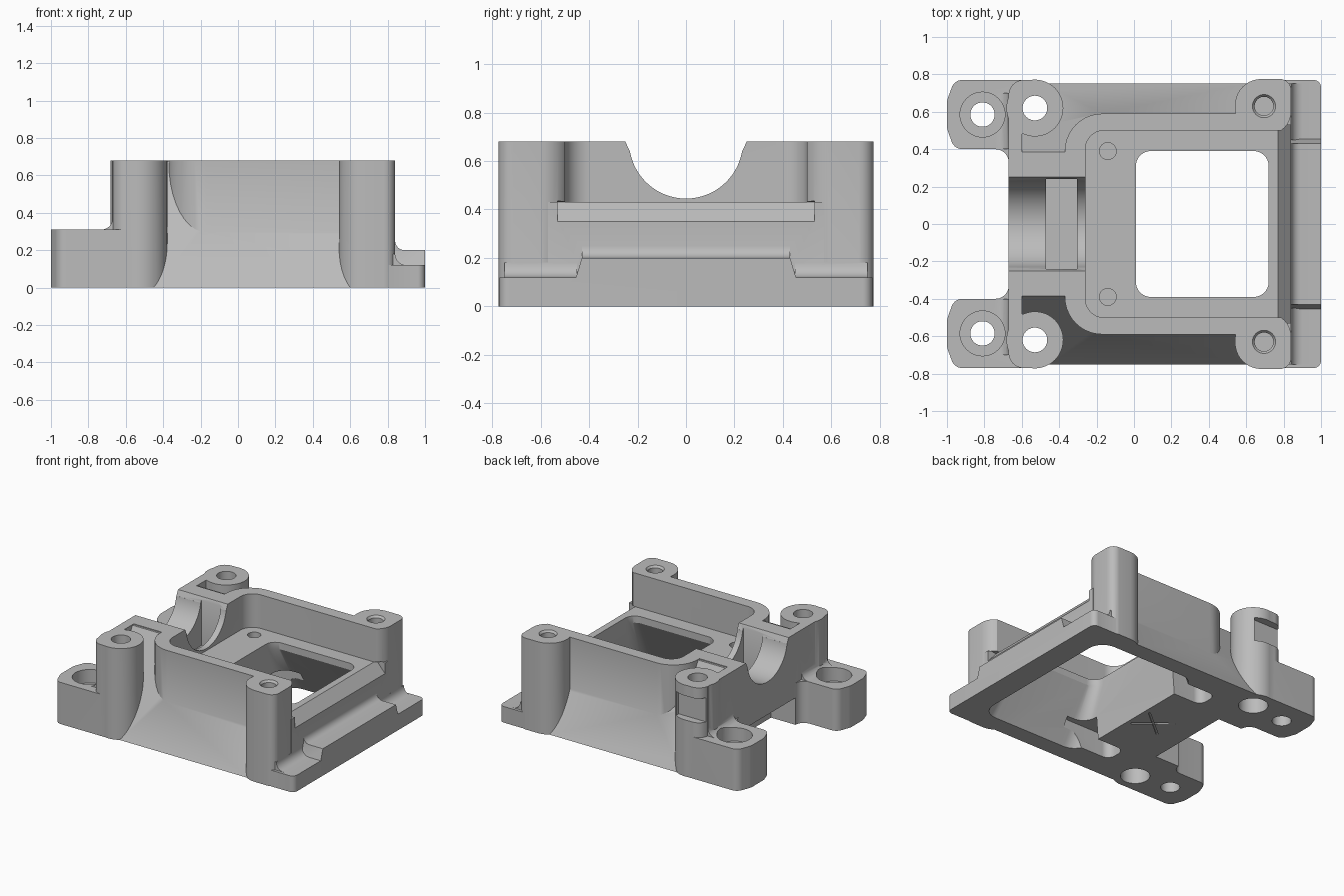
import bpy, bmesh, math
from mathutils import Vector

cube = bpy.data.objects.get("Cube")
if cube:
    bpy.data.objects.remove(cube, do_unlink=True)

metal = bpy.data.materials.new("cast_grey")
metal.use_nodes = True
GREY = (0.5, 0.5, 0.5, 1)
metal.diffuse_color = GREY
metal.node_tree.nodes["Principled BSDF"].inputs["Base Color"].default_value = GREY
TOP, FLOOR = 0.68, 0.43


def rounded(corners, seg=10):
    """Outline with every (x, y, radius) corner turned into an arc."""
    out, n = [], len(corners)
    for i, (x, y, r) in enumerate(corners):
        p = Vector((x, y))
        a = (Vector(corners[i - 1][:2]) - p).normalized()
        b = (Vector(corners[(i + 1) % n][:2]) - p).normalized()
        if r == 0:
            out.append(p)
            continue
        half = a.angle(b) / 2
        c = p + (a + b).normalized() * (r / math.sin(half))
        start = p + a * (r / math.tan(half)) - c
        end = p + b * (r / math.tan(half)) - c
        sweep = math.pi - 2 * half
        for k in range(seg + 1):
            t = k / seg
            out.append(c + (start * math.sin((1 - t) * sweep) + end * math.sin(t * sweep)) / math.sin(sweep))
    return out


def box(x0, x1, y0, y1, radii=(0, 0, 0, 0)):
    """Rounded rectangle, radii in order: low-left, low-right, up-right, up-left."""
    pts = ((x0, y0), (x1, y0), (x1, y1), (x0, y1))
    return rounded([(*p, r) for p, r in zip(pts, radii)])


def disc(x, y, r, n=48):
    return [Vector((x + r * math.cos(math.tau * k / n), y + r * math.sin(math.tau * k / n))) for k in range(n)]


def solid(name, outline, lo, hi, axis="z", upper=None, side=1):
    """Extrude or loft an outline along z, x or y."""
    place = {"z": lambda p, h: (p[0], p[1] * side, h),
             "x": lambda p, h: (h, p[0], p[1]),
             "y": lambda p, h: (p[0], h * side, p[1])}[axis]
    bm = bmesh.new()
    a = [bm.verts.new(place(p, lo)) for p in outline]
    b = [bm.verts.new(place(p, hi)) for p in (upper or outline)]
    bm.faces.new(a)
    bm.faces.new(b)
    for i in range(len(a)):
        bm.faces.new((a[i - 1], a[i], b[i], b[i - 1]))
    bmesh.ops.recalc_face_normals(bm, faces=bm.faces)
    me = bpy.data.meshes.new(name)
    bm.to_mesh(me)
    bm.free()
    me.materials.append(metal)
    ob = bpy.data.objects.new(name, me)
    bpy.context.collection.objects.link(ob)
    return ob


adds, cuts = [], []


def add(*args, **kw):
    adds.append(solid(*args, **kw))


def cut(*args, **kw):
    cuts.append(solid(*args, **kw))
    cuts[-1].hide_render = True


def fillet(x, z, r, n=6):
    """Concave fillet profile in the corner of a wall at x and a floor at z."""
    arc = [(x + r - r * math.sin(t), z + abs(r) - abs(r) * math.cos(t))
           for t in (k * math.pi / 2 / n for k in range(n + 1))]
    back = x - math.copysign(0.04, r)
    return arc + [(back, z + abs(r)), (back, z - 0.04), (x + r, z - 0.04)]


# Sloping flanks, upright walls and floor end
body = solid("housing", [(-0.75, 0), (0.75, 0), (0.385, 0.675), (-0.385, 0.675)], -0.62, 0.78, axis="x")
add("wall_block", box(-0.37, 0.76, -0.59, 0.59, (0.2, 0, 0, 0.2)), 0.02, TOP)
add("floor_end", box(0.7, 0.84, -0.57, 0.57), 0, FLOOR)

# Bearing saddle
add("saddle_block", box(-0.67, -0.2, -0.37, 0.37), 0, TOP)

# End ledge with raised middle
add("end_ledge", box(0.7, 1, -0.77, 0.77, (0, 0.04, 0.04, 0)), 0, 0.12)
add("raised_ledge", [(-0.46, 0.1), (0.46, 0.1), (0.43, 0.2), (-0.43, 0.2)], 0.75, 1, axis="x")
add("ledge_fillet", fillet(0.84, 0.2, 0.05), -0.43, 0.43, axis="y")

for s in (1, -1):
    # Screw posts at the open end
    add("corner_post", box(0.54, 0.84, 0.48, 0.775, (0.14, 0.12, 0.06, 0.14)), 0, TOP, side=s)
    add("corner_fillet", fillet(0.84, 0.12, 0.06), 0.45, 0.75, axis="y", side=s)
    # Mounting lugs
    add("lug", rounded([(-0.52, 0.4, 0), (-0.52, 0.77, 0), (-0.96, 0.77, 0.06), (-1, 0.66, 0.1),
                        (-1, 0.51, 0.1), (-0.96, 0.4, 0.06)]), 0, 0.31, side=s)
    add("lug_web", fillet(-0.67, -0.4, -0.07), 0, 0.31, side=-s)
    add("lug_fillet", fillet(-0.67, 0.31, -0.06), 0.4, 0.7, axis="y", side=s)
    # Hooked bolt posts beside the saddle
    add("hook_strip", box(-0.67, -0.6, 0.3, 0.7), 0, TOP, side=s)
    add("hook_fill", box(-0.67, -0.53, 0.48, 0.77, (0, 0, 0, 0.08)), 0, TOP, side=s)
    add("bolt_post", disc(-0.53, 0.62, 0.152), 0, TOP, side=s)

    # Bolt, screw and dowel holes
    cut("lug_hole", disc(-0.81, 0.585, 0.065), -0.1, 0.5, side=s)
    cut("lug_counterbore", disc(-0.81, 0.585, 0.12), 0.21, 0.5, side=s)
    cut("bolt_hole", disc(-0.53, 0.62, 0.066), -0.1, 0.8, side=s)
    cut("bolt_counterbore", disc(-0.53, 0.62, 0.1), -0.1, 0.12, side=s)
    cut("screw_hole", disc(0.695, 0.63, 0.05), 0.38, 0.8, side=s)
    cut("screw_chamfer", disc(0.695, 0.63, 0.05), 0.665, 0.69, upper=disc(0.695, 0.63, 0.07), side=s)
    cut("dowel_hole", disc(-0.14, 0.39, 0.045), 0.33, 0.5, side=s)
    # Relief grooves under the floor
    cut("under_groove", box(-0.25, 0.15, 0.4, 0.56, (0.06, 0, 0, 0.06)), -0.1, 0.17, side=s)

# Notch in the outer side of one bolt post
cut("post_notch", box(-0.7, -0.44, 0.715, 0.85), 0.42, 0.6)

# Tray, sloping step and window
cut("tray", box(-0.26, 1.2, -0.5, 0.5, (0.1, 0, 0, 0.1)), FLOOR, 0.9)
cut("step_slope", [(0.77, FLOOR), (0.95, FLOOR + 0.02), (0.95, 0.35), (0.84, 0.35)], -0.53, 0.53, axis="y")
cut("window", box(0.01, 0.72, -0.39, 0.39, (0.08,) * 4), 0.2, 0.6)
cut("under_cavity", box(-0.02, 0.82, -0.63, 0.63, (0.12,) * 4), -0.01, 0.38,
    upper=box(0.01, 0.72, -0.39, 0.39, (0.08,) * 4))

# Saddle bore with eased lips, its seal pocket, and the undercut below its outer end
cut("bore", disc(0, TOP, 0.235, 72), -0.8, -0.2, axis="x")
cut("bore_lips", [(-0.232, 0.64), (0.232, 0.64), (0.255, 0.69), (-0.255, 0.69)], -0.8, -0.2, axis="x")
cut("seal_pocket", box(-0.47, -0.305, -0.24, 0.24), 0.32, 0.8)
cut("saddle_undercut", box(-0.8, -0.47, -0.33, 0.33), -0.1, 0.2)

# Crossed marks on the underside
for s in (1, -1):
    cut("cross_mark", [(-0.29, -0.09), (-0.28, -0.1), (-0.05, 0.09), (-0.06, 0.1)], -0.02, 0.01, side=s)

# Merge everything into one casting
for tools, mode in ((adds, "UNION"), (cuts, "DIFFERENCE")):
    for tool in tools:
        mod = body.modifiers.new(tool.name, "BOOLEAN")
        mod.operation, mod.object, mod.solver = mode, tool, "EXACT"
bpy.context.view_layer.update()
merged = bpy.data.meshes.new_from_object(body.evaluated_get(bpy.context.evaluated_depsgraph_get()))
body.modifiers.clear()
body.data = merged
for tool in adds + cuts:
    bpy.data.objects.remove(tool, do_unlink=True)

bpy.ops.object.select_all(action="DESELECT")
body.select_set(True)
bpy.context.view_layer.objects.active = body
bpy.ops.object.shade_smooth_by_angle(angle=math.radians(30))
